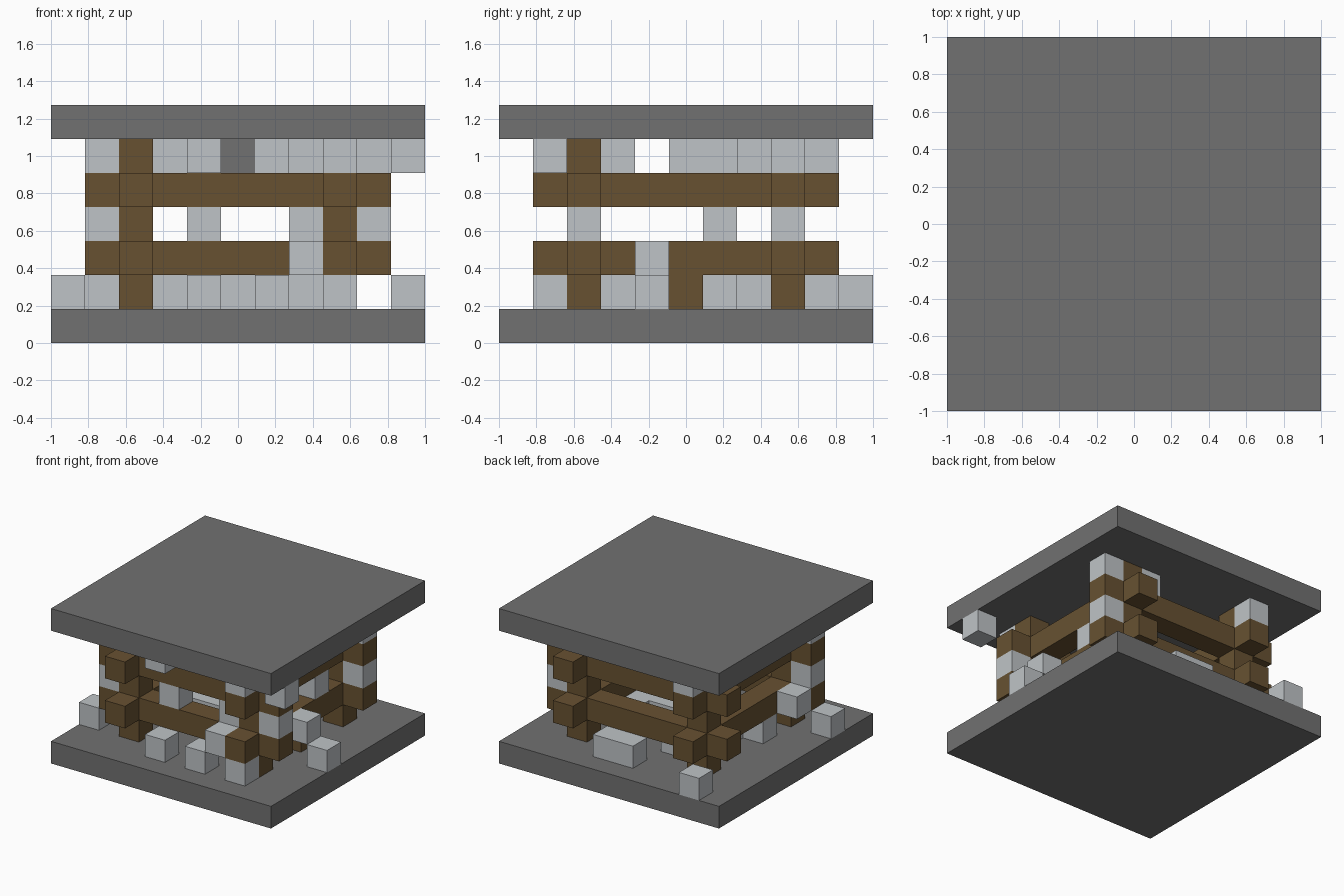
import bpy

old = bpy.data.objects.get("Cube")
if old:
    bpy.data.objects.remove(old, do_unlink=True)

N = 11            # blocks along each side
U = 2 / N         # size of one block


def material(name, colour):
    m = bpy.data.materials.new(name)
    m.use_nodes = True
    rgba = (*colour, 1)
    m.diffuse_color = rgba
    m.node_tree.nodes["Principled BSDF"].inputs["Base Color"].default_value = rgba
    return m


STONE = material("dark grey stone", (0.165, 0.165, 0.165))
WOOD = material("brown wood", (0.137, 0.083, 0.031))
PALE = material("pale grey", (0.52, 0.55, 0.57))


def block(name, mat, start, size=(1, 1, 1)):
    """Box given by its lowest grid cell and its size in cells."""
    bpy.ops.mesh.primitive_cube_add(size=1)
    ob = bpy.context.object
    ob.name = name
    offset = (-N / 2, -N / 2, 0)
    for v in ob.data.vertices:
        v.co = [(s + n * (c + 0.5) + o) * U
                for s, n, c, o in zip(start, size, v.co, offset)]
    ob.data.materials.append(mat)
    return ob


# Floor and roof slabs
block("floor_slab", STONE, (0, 0, 0), (N, N, 1))
block("roof_slab", STONE, (0, 0, 6), (N, N, 1))

# Crossing log beams on two levels, with short ends past the corners
for level, z in (("lower", 2), ("upper", 4)):
    for p in (2, 8):
        block(level + "_long_beam", WOOD, (1, p, z), (9, 1, 1))
        block(level + "_front_beam_end", WOOD, (p, 1, z))
        block(level + "_side_beam", WOOD, (p, 3, z), (1, 5, 1))
        block(level + "_back_beam_end", WOOD, (p, 9, z))

# Corner posts between the beam levels
for z in (1, 3, 5):
    for x in (2, 8):
        for y in (2, 8):
            block("corner_post", WOOD, (x, y, z))

# Short support under the left beam and the hanging stone in the middle
block("beam_support", WOOD, (8, 5, 1))
block("hanging_stone", STONE, (5, 5, 5))

# Pale row across the floor
block("floor_row", PALE, (3, 5, 1), (5, 1, 1))

# Scattered pale blocks: level -> cells
pale = {
    1: [(0, 2), (4, 1), (6, 1), (8, 1), (10, 4), (5, 9), (6, 9),
        (1, 10), (2, 4), (4, 7), (7, 6), (7, 3)],
    2: [(7, 1), (9, 4), (1, 3)],
    3: [(1, 2), (4, 2), (7, 2), (9, 2), (9, 8), (8, 6)],
    5: [(1, 2), (4, 1), (8, 1), (10, 1), (9, 8), (7, 8), (2, 9),
        (3, 3), (6, 5), (6, 6), (7, 7)],
}
for z, cells in pale.items():
    for x, y in cells:
        block("pale_block", PALE, (x, y, z))
